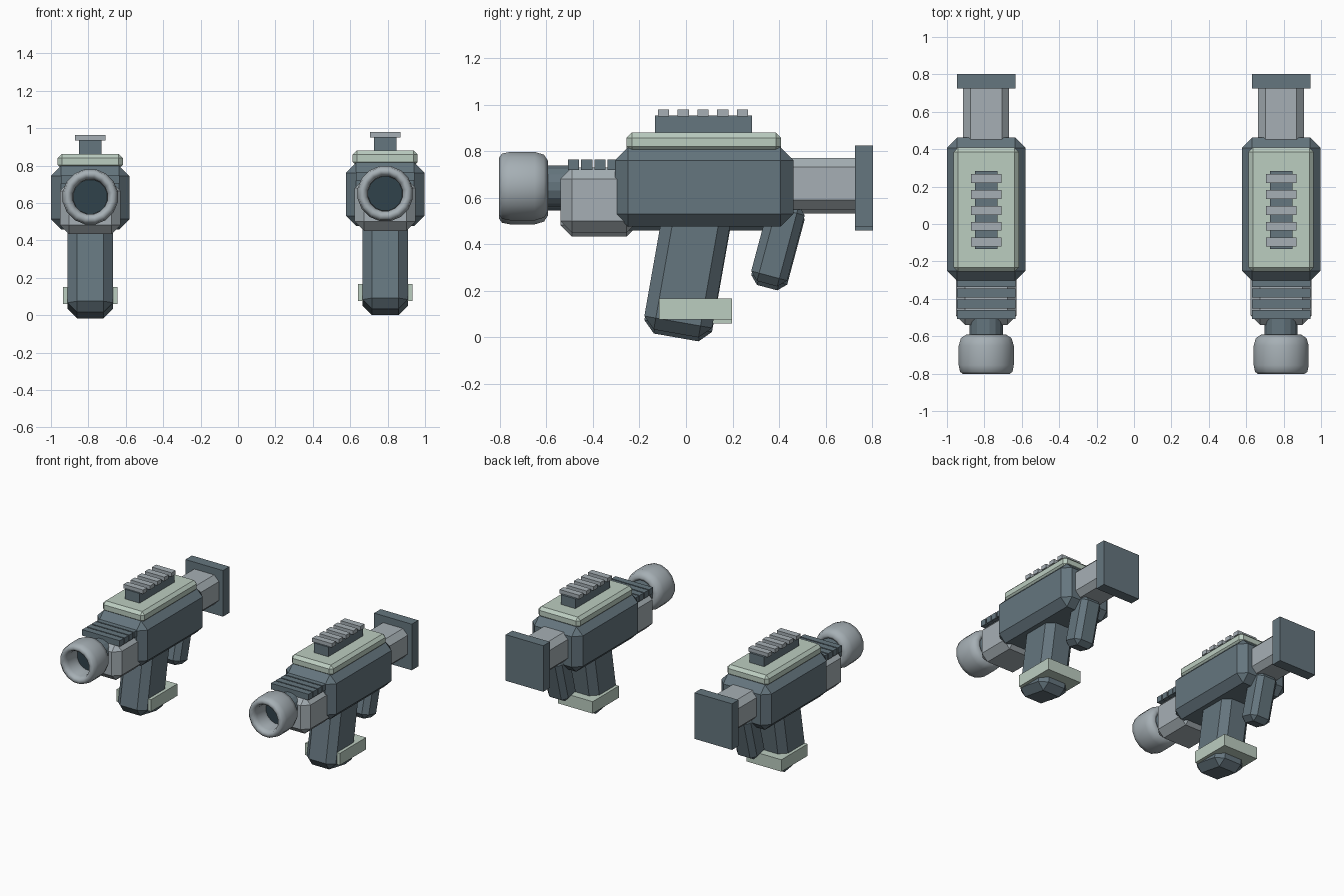
import bpy, bmesh, math
from mathutils import Matrix

if "Cube" in bpy.data.objects:
    bpy.data.objects.remove(bpy.data.objects["Cube"])


def material(name, rgb):
    m = bpy.data.materials.new(name)
    m.diffuse_color = (*rgb, 1)
    m.use_nodes = True
    m.node_tree.nodes["Principled BSDF"].inputs["Base Color"].default_value = m.diffuse_color
    return m


SLATE = material("slate", (0.13, 0.18, 0.21))
LIGHT = material("light_grey", (0.38, 0.43, 0.46))
GREEN = material("pale_green", (0.50, 0.61, 0.53))
DARK = material("dark_bore", (0.03, 0.055, 0.07))


def finish(name, bm, mat, matrix):
    bmesh.ops.recalc_face_normals(bm, faces=bm.faces)
    me = bpy.data.meshes.new(name)
    bm.to_mesh(me)
    bm.free()
    me.materials.append(mat)
    ob = bpy.data.objects.new(name, me)
    ob.matrix_world = matrix
    bpy.context.collection.objects.link(ob)
    return ob


def block(name, base, mat, half_x, y, z, bevel=0, tilt=0):
    """Chamfered box; y and z are (min, max) before tilting about its centre."""
    bm = bmesh.new()
    bmesh.ops.create_cube(bm, size=1)
    bmesh.ops.scale(bm, vec=(2 * half_x, y[1] - y[0], z[1] - z[0]), verts=bm.verts)
    if bevel:
        bmesh.ops.bevel(bm, geom=bm.edges[:], offset=bevel, segments=1,
                        affect='EDGES', profile=0.5)
    mid = Matrix.Translation((0, sum(y) / 2, sum(z) / 2))
    return finish(name, bm, mat, base @ mid @ Matrix.Rotation(math.radians(tilt), 4, 'X'))


def lathe(name, base, mat, profile, z, sides, closed=False, smooth=False):
    """Spin (radius, y) points around the barrel axis."""
    bm = bmesh.new()
    rings = [[bm.verts.new((r * math.cos(a), y, r * math.sin(a)))
              for a in (2 * math.pi * (i + 0.5) / sides for i in range(sides))]
             for r, y in profile]
    pairs = list(zip(rings, rings[1:]))
    if closed:
        pairs.append((rings[-1], rings[0]))
    else:
        bm.faces.new(rings[0])
        bm.faces.new(rings[-1])
    for a, b in pairs:
        for i in range(sides):
            j = (i + 1) % sides
            bm.faces.new((a[i], a[j], b[j], b[i]))
    for f in bm.faces:
        f.smooth = smooth
    return finish(name, bm, mat, base @ Matrix.Translation((0, 0, z)))


def blaster(side, x, dz):
    b = Matrix.Translation((x, 0, dz))
    n = lambda part: f"{side}_{part}"
    # Main housing and top cover
    block(n("body"), b, SLATE, 0.21, (-0.305, 0.462), (0.476, 0.816), 0.055)
    block(n("top_cover"), b, GREEN, 0.174, (-0.255, 0.408), (0.798, 0.88), 0.022)
    # Sight rail with cross ridges
    block(n("rail"), b, SLATE, 0.061, (-0.133, 0.283), (0.86, 0.953))
    for i in range(5):
        c = -0.097 + 0.085 * i
        block(n(f"rail_ridge_{i + 1}"), b, LIGHT, 0.082, (c - 0.024, c + 0.024), (0.95, 0.98))
    # Fore block with cooling ridges
    block(n("fore_block"), b, LIGHT, 0.163, (-0.54, -0.205), (0.45, 0.73), 0.05)
    for i in range(4):
        c = -0.483 + 0.0565 * i
        block(n(f"fore_ridge_{i + 1}"), b, SLATE, 0.157, (c - 0.024, c + 0.024), (0.72, 0.765))
    # Barrel, bore and rounded muzzle ring
    lathe(n("barrel"), b, SLATE, [(0.09, -0.62), (0.09, -0.5)], 0.65, 16)
    lathe(n("bore"), b, DARK, [(0.096, -0.66), (0.096, -0.61)], 0.65, 16)
    lathe(n("muzzle"), b, LIGHT,
          [(0.094, -0.765), (0.105, -0.795), (0.125, -0.803), (0.143, -0.79), (0.15, -0.755),
           (0.15, -0.65), (0.138, -0.61), (0.11, -0.592), (0.088, -0.6), (0.094, -0.68)],
          0.65, 16, closed=True, smooth=True)
    # Main grip with collar, and rear grip
    block(n("grip"), b, SLATE, 0.121, (-0.142, 0.153), (0.013, 0.563), 0.05, -10)
    block(n("grip_collar"), b, GREEN, 0.145, (-0.116, 0.197), (0.077, 0.167))
    block(n("rear_grip"), b, SLATE, 0.085, (0.315, 0.475), (0.225, 0.585), 0.035, -15)
    # Stock and butt plate
    block(n("stock"), b, LIGHT, 0.123, (0.38, 0.77), (0.55, 0.772), 0.04)
    block(n("butt_plate"), b, SLATE, 0.157, (0.725, 0.803), (0.476, 0.824))


blaster("left", -0.79, -0.017)
blaster("right", 0.787, 0)
